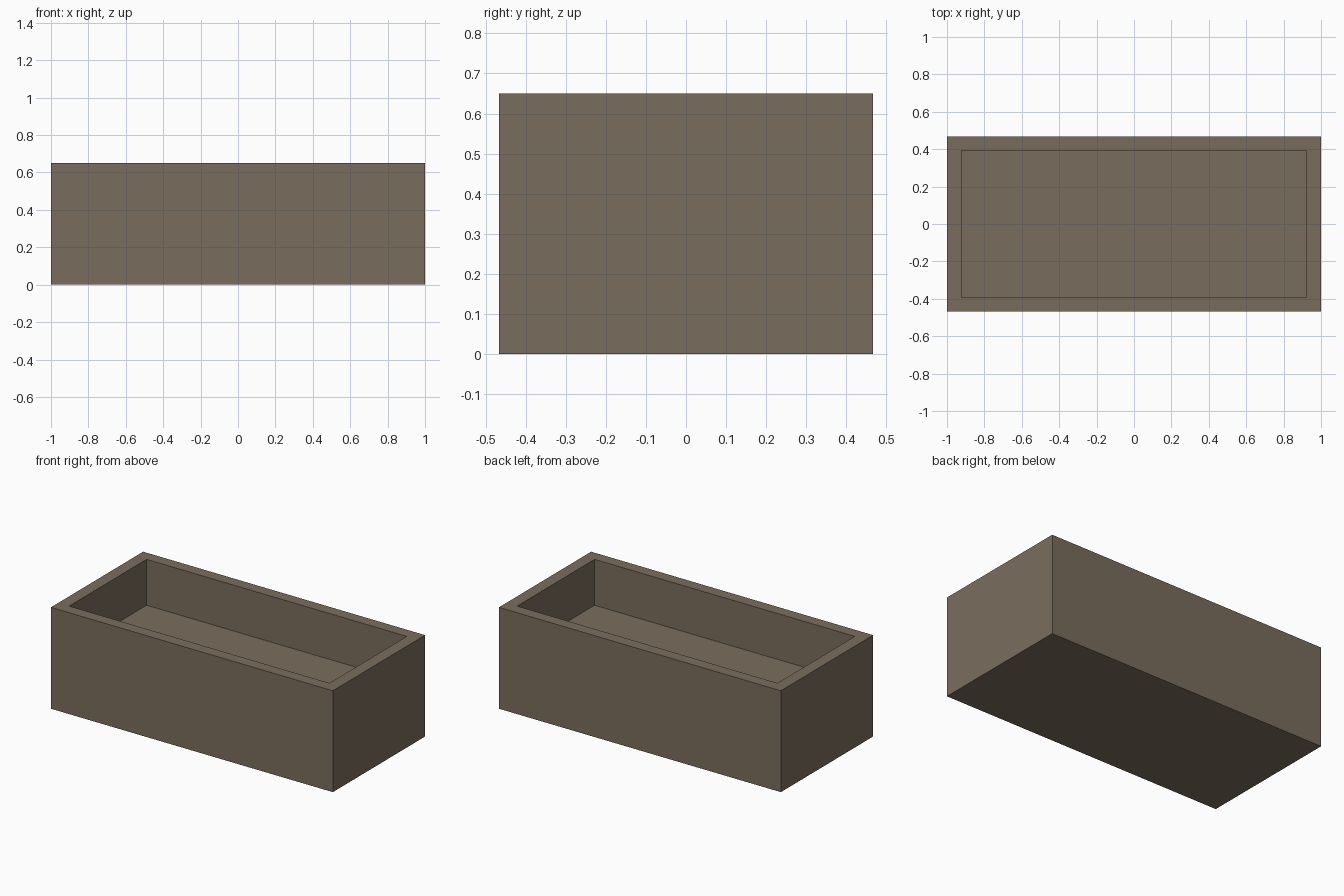
import bpy, bmesh

if "Cube" in bpy.data.objects:
    bpy.data.objects.remove(bpy.data.objects["Cube"])

HX, HY, H = 1.0, 0.467, 0.65     # outer half sizes and height
WALL, FLOOR = 0.077, 0.356       # rim width and floor height

mat = bpy.data.materials.new("warm grey brown")
mat.diffuse_color = (0.195, 0.152, 0.110, 1)
mat.use_nodes = True
mat.node_tree.nodes["Principled BSDF"].inputs["Base Color"].default_value = mat.diffuse_color


def ring(bm, hx, hy, z):
    return [bm.verts.new((sx * hx, sy * hy, z))
            for sx, sy in ((-1, -1), (1, -1), (1, 1), (-1, 1))]


# open box: stacked rectangles, going up the outside and down the inside
bm = bmesh.new()
ix, iy = HX - WALL, HY - WALL + 0.002
rings = [ring(bm, HX, HY, 0), ring(bm, HX, HY, H),
         ring(bm, ix, iy, H), ring(bm, ix, iy, FLOOR)]
for a, b in zip(rings, rings[1:]):
    for i in range(4):
        j = (i + 1) % 4
        bm.faces.new((a[i], a[j], b[j], b[i]))
bm.faces.new(rings[0][::-1])     # underside
bm.faces.new(rings[-1])          # recessed floor
bmesh.ops.recalc_face_normals(bm, faces=bm.faces)

mesh = bpy.data.meshes.new("trough")
bm.to_mesh(mesh)
bm.free()
mesh.materials.append(mat)
bpy.context.collection.objects.link(bpy.data.objects.new("trough", mesh))
